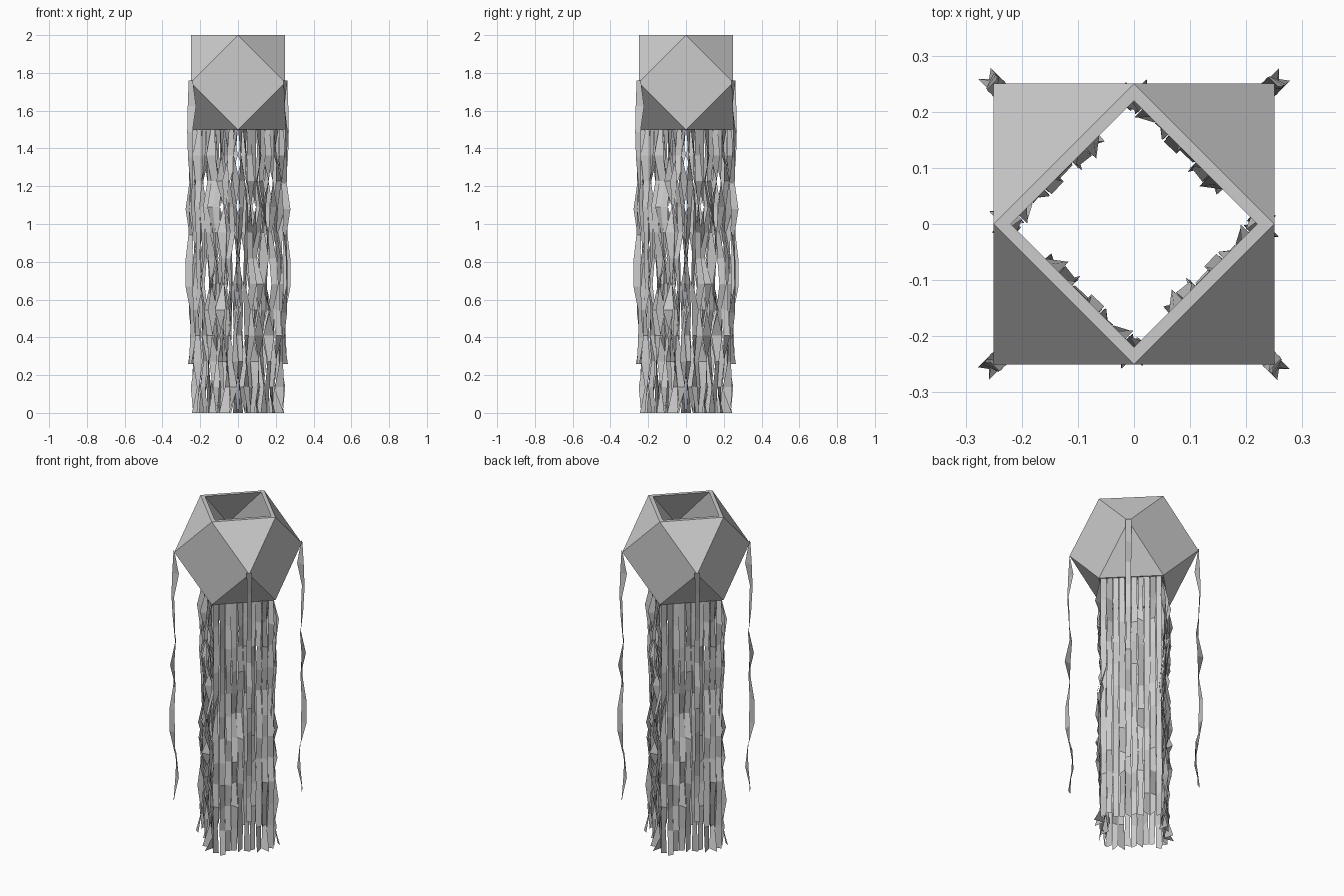
import bpy, bmesh, math, random
from mathutils import Matrix, Vector

if "Cube" in bpy.data.objects:
    bpy.data.objects.remove(bpy.data.objects["Cube"])

random.seed(7)
SEGS, LENGTH = 11, 1.5


def make_object(name, bm):
    mesh = bpy.data.meshes.new(name)
    bm.to_mesh(mesh)
    bm.free()
    obj = bpy.data.objects.new(name, mesh)
    bpy.context.collection.objects.link(obj)
    return obj


def ring(bm, radius, z, start):
    return [bm.verts.new((radius * math.cos(start + i * math.pi / 2),
                          radius * math.sin(start + i * math.pi / 2), z)) for i in range(4)]


def shell(bm, tip, half):
    # Cuboctahedron skin, open at the top and bottom diamonds
    top = ring(bm, tip, 2.0, 0)
    mid = ring(bm, half * math.sqrt(2), 1.75, math.pi / 4)
    low = ring(bm, tip, 1.5, 0)
    for i in range(4):
        j = (i + 1) % 4
        bm.faces.new((top[i], mid[i], top[j]))
        bm.faces.new((low[i], low[j], mid[i]))
        bm.faces.new((top[i], mid[i - 1], low[i], mid[i]))
    return top, low


def streamer(bm, turn, centre, z_top, width, depth):
    # Crumpled paper strip facing the 45 degree diagonal, then turned into place
    out = Vector((1, 1, 0)).normalized()
    side = Vector((-1, 1, 0)).normalized()
    rows = []
    for k in range(SEGS + 1):
        z = z_top - LENGTH * k / SEGS
        row = []
        for s in (-0.5, 0.5):
            d = 0 if k == 0 else max(-2.2, min(2.2, random.gauss(0, 1))) * depth
            p = centre + side * (s * width + random.uniform(-.002, .002)) + out * d
            row.append(bm.verts.new(turn @ Vector((p.x, p.y, z))))
        rows.append(row)
    for a, b in zip(rows, rows[1:]):
        bm.faces.new((a[0], a[1], b[1], b[0]))


# Lantern body with a thin wall and flat rims
bm = bmesh.new()
outer = shell(bm, 0.25, 0.25)
inner = shell(bm, 0.22, 0.228)
for o, n in zip(outer, inner):
    for i in range(4):
        j = (i + 1) % 4
        bm.faces.new((o[i], o[j], n[j], n[i]))
bmesh.ops.recalc_face_normals(bm, faces=bm.faces)
make_object("lantern_body", bm)

# Ten long streamers below each edge of the bottom opening
COUNT = 10
for q in range(4):
    bm = bmesh.new()
    random.seed(11)
    turn = Matrix.Rotation(q * math.pi / 2, 3, 'Z')
    for i in range(COUNT):
        t = (i + 0.5) / COUNT
        centre = Vector((0.24 * (1 - t), 0.24 * t, 0))
        streamer(bm, turn, centre, 1.5, 0.031, 0.018)
    make_object(f"hem_streamers_{q + 1}", bm)

# One streamer hanging from each side corner
for q in range(4):
    bm = bmesh.new()
    random.seed(5)
    turn = Matrix.Rotation(q * math.pi / 2, 3, 'Z')
    streamer(bm, turn, Vector((0.251, 0.251, 0)), 1.76, 0.03, 0.011)
    make_object(f"corner_streamer_{q + 1}", bm)
